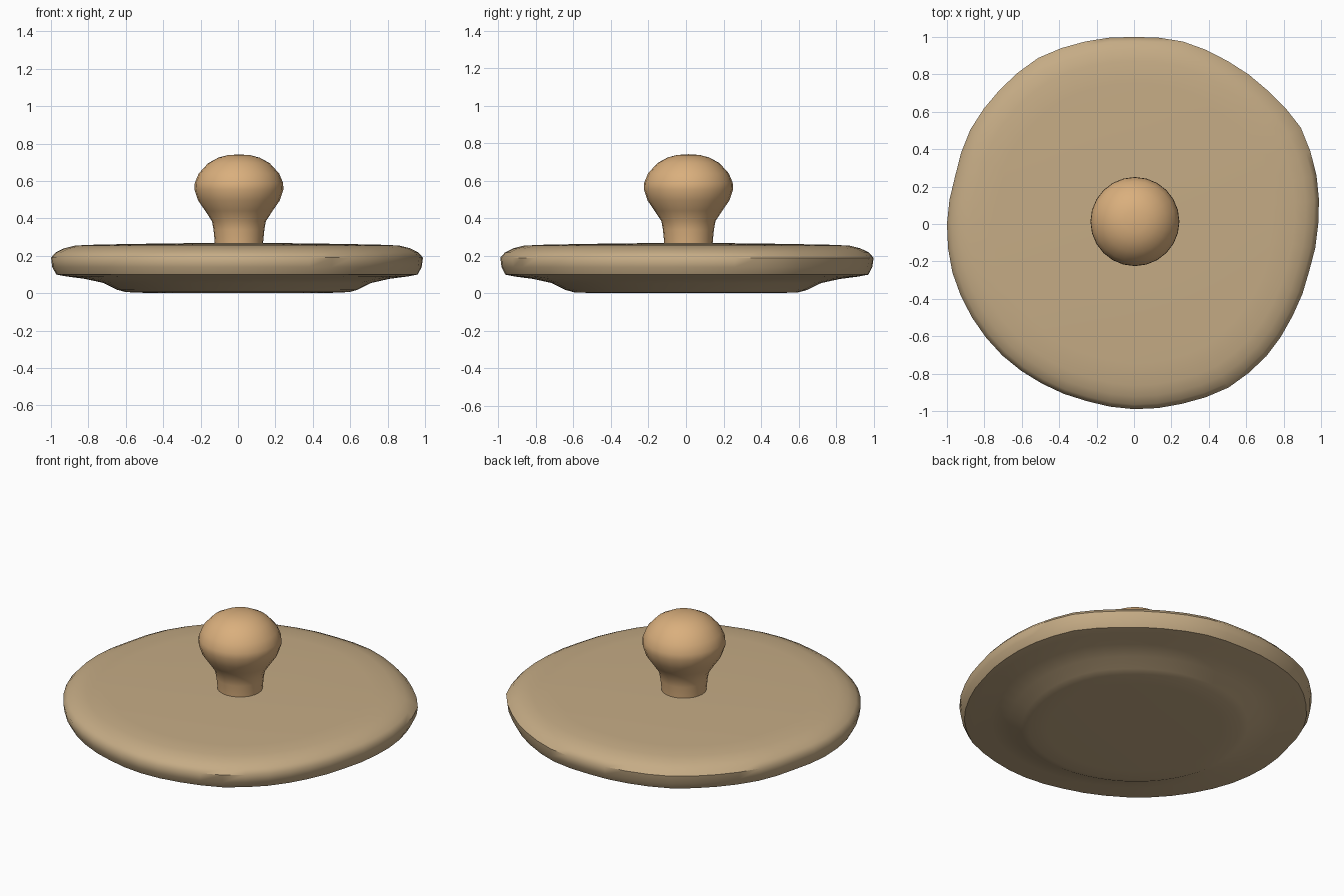
import bpy
import math

cube = bpy.data.objects.get("Cube")
if cube:
    bpy.data.objects.remove(cube)


def material(name, color):
    mat = bpy.data.materials.new(name)
    mat.use_nodes = True
    mat.diffuse_color = (*color, 1)
    mat.node_tree.nodes["Principled BSDF"].inputs["Base Color"].default_value = (*color, 1)
    return mat


def lathe(name, profile, mat, steps, outline=lambda angle, radius: radius, center=(0, 0)):
    """Spin a (radius, height) profile; both end points lie on the axis."""
    verts, faces = [], []
    rings = profile[1:-1]
    for radius, z in rings:
        for i in range(steps):
            a = math.tau * i / steps
            r = outline(a, radius)
            verts.append((r * math.cos(a), r * math.sin(a), z))
    low, high = len(verts), len(verts) + 1
    verts += [(0, 0, profile[0][1]), (0, 0, profile[-1][1])]
    last = (len(rings) - 1) * steps
    for i in range(steps):
        j = (i + 1) % steps
        for k in range(0, last, steps):
            faces.append((k + i, k + j, k + steps + j, k + steps + i))
        faces.append((low, j, i))
        faces.append((high, last + i, last + j))
    mesh = bpy.data.meshes.new(name)
    mesh.from_pydata(verts, [], faces)
    mesh.materials.append(mat)
    obj = bpy.data.objects.new(name, mesh)
    obj.location = (*center, 0)
    bpy.context.collection.objects.link(obj)
    bpy.ops.object.select_all(action="DESELECT")
    obj.select_set(True)
    bpy.context.view_layer.objects.active = obj
    bpy.ops.object.shade_smooth_by_angle(angle=math.radians(50))
    return obj


# Hand-shaped rim: outline radius every 15 degrees, counted from +x
RIM = [.985, 1.01, 1.03, 1.01, 1.005, 1.01, 1, 1.01, 1.025, 1.015, 1.01, .99,
       1, 1.005, 1, .995, .985, .98, .99, .995, 1.01, 1, .98, .97]


def hand_shaped(angle, radius):
    t = angle / math.tau * len(RIM)
    i = int(t)
    f = t - i
    n = len(RIM)
    edge = RIM[i % n] * (1 - f) + RIM[(i + 1) % n] * f
    return radius * (1 + (edge - 1) * min(1, radius))


clay = material("pale clay", (.56, .41, .235))
wood = material("warm tan", (.70, .43, .205))

# Lid: flat foot, sloping underside, thick rounded rim, nearly flat top
lathe("lid_disc", [(0, .002), (.5, .002), (.6, .006), (.645, .018), (.72, .055), (.82, .077),
                   (.92, .09), (.972, .1), (.993, .14), (1, .19), (.975, .218), (.93, .24),
                   (.87, .255), (.75, .26), (.4, .266), (0, .27)], clay, 48, hand_shaped)

# Knob: short neck flaring into a flattened ball
lathe("lid_knob", [(0, .24), (.128, .24), (.13, .28), (.136, .34), (.144, .385), (.18, .44),
                   (.218, .495), (.238, .555), (.236, .59), (.215, .64), (.165, .695),
                   (.11, .725), (.06, .738), (0, .742)], wood, 24, center=(.005, .013))
